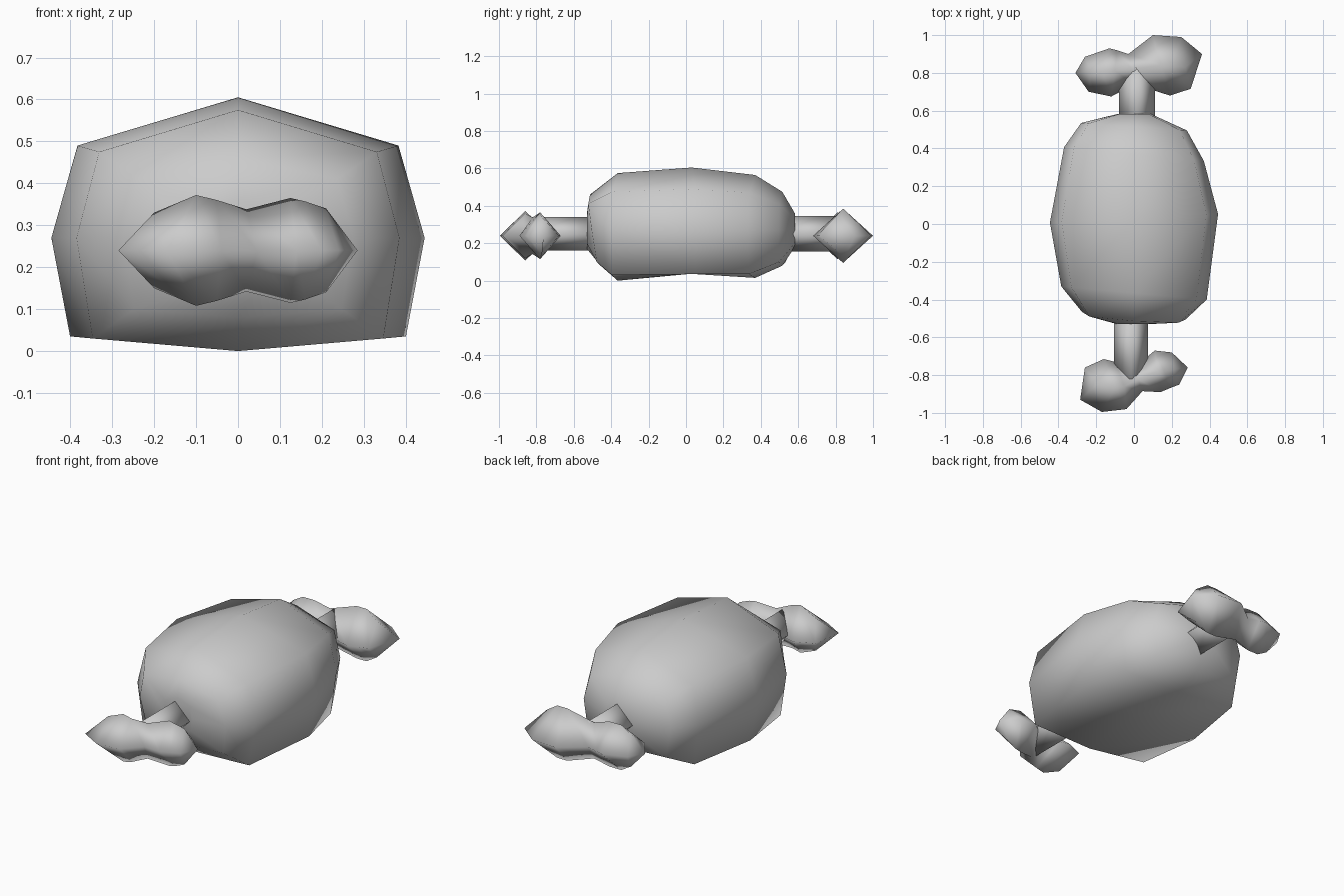
import bpy
import bmesh
from mathutils import Vector

default_cube = bpy.data.objects.get("Cube")
if default_cube:
    bpy.data.objects.remove(default_cube, do_unlink=True)

# Single plain grey for the whole model
grey = bpy.data.materials.new("plain grey")
grey.use_nodes = True
grey_colour = (0.6, 0.6, 0.6, 1.0)
grey.diffuse_color = grey_colour
grey.node_tree.nodes["Principled BSDF"].inputs["Base Color"].default_value = grey_colour


def loft(name, rings):
    """Skin a list of equally long point rings and close both ends."""
    mesh = bpy.data.meshes.new(name)
    bm = bmesh.new()
    loops = [[bm.verts.new(point) for point in ring] for ring in rings]
    count = len(loops[0])
    for ring, following in zip(loops, loops[1:]):
        for i in range(count):
            j = (i + 1) % count
            bm.faces.new((ring[i], ring[j], following[j], following[i]))
    for end in (loops[0], loops[-1]):
        if count == 4:
            # fold the diamond end along its side-to-side line
            bm.faces.new((end[0], end[1], end[3]))
            bm.faces.new((end[1], end[2], end[3]))
        else:
            bm.faces.new(end)
    bmesh.ops.recalc_face_normals(bm, faces=bm.faces[:])
    for face in bm.faces:
        face.smooth = True
    bm.to_mesh(mesh)
    bm.free()
    mesh.materials.append(grey)
    part = bpy.data.objects.new(name, mesh)
    bpy.context.collection.objects.link(part)
    return part


def body_ring(y, half_width, bottom, low, shoulder, top, yaw, lean):
    """Eight-sided section: peaked top, sloping shoulders, nearly flat base."""
    middle = 0.27
    outline = [(0, top), (0.86, shoulder), (1, middle), (0.9, low),
               (0, bottom), (-0.9, low), (-1, middle), (-0.86, shoulder)]
    points = []
    for across, z in outline:
        x = across * half_width
        points.append(Vector((x, y + yaw * x + lean * (z - middle), z)))
    return points


# Body: rounded chunk lofted from front to back
body_sections = [
    (-0.53, 0.09, 0.17, 0.2, 0.33, 0.36, 0, 0),
    (-0.485, 0.275, 0.08, 0.1, 0.41, 0.46, -0.07, -0.15),
    (-0.365, 0.385, 0.0, 0.03, 0.475, 0.575, -0.09, 0),
    (0.03, 0.445, 0.04, 0.035, 0.49, 0.605, 0.05, 0),
    (0.37, 0.37, 0.015, 0.035, 0.47, 0.565, -0.1, 0),
    (0.515, 0.28, 0.08, 0.1, 0.41, 0.475, -0.07, 0),
    (0.582, 0.09, 0.18, 0.2, 0.33, 0.36, 0, 0),
]
loft("meat_body", [body_ring(*section) for section in body_sections])


def shaft(name, x, start, finish, size):
    """Four-sided rod with an edge facing up."""
    z = 0.25
    rings = []
    for y in (start, finish):
        rings.append([Vector((x, y, z + size)), Vector((x - size, y, z)),
                      Vector((x, y, z - size)), Vector((x + size, y, z))])
    return loft(name, rings)


# Bone shafts, sunk into the body at one end and the knuckle at the other
shaft("front_bone_shaft", -0.015, -0.48, -0.82, 0.09)
shaft("back_bone_shaft", 0.015, 0.5, 0.83, 0.095)


def knuckle(name, stations):
    """Double-lobed bone end made of skewed diamond sections along x."""
    z = 0.24
    rings = []
    for ridge_x, ridge_y, half, front_x, front_y, rear_x, rear_y in stations:
        rings.append([Vector((ridge_x, ridge_y, z + half)),
                      Vector((front_x, front_y, z)),
                      Vector((ridge_x, ridge_y, z - half)),
                      Vector((rear_x, rear_y, z))])
    return loft(name, rings)


# Front knuckle: the larger lobe is on the right
knuckle("front_bone_knuckle", [
    (-0.2, -0.85, 0.09, -0.285, -0.93, -0.26, -0.76),
    (-0.1, -0.86, 0.132, -0.17, -0.995, -0.16, -0.715),
    (-0.05, -0.86, 0.12, -0.04, -0.98, -0.1, -0.73),
    (0.02, -0.82, 0.098, 0.045, -0.885, 0, -0.76),
    (0.125, -0.78, 0.125, 0.14, -0.89, 0.11, -0.67),
    (0.16, -0.78, 0.117, 0.2, -0.865, 0.2, -0.68),
    (0.21, -0.77, 0.1, 0.24, -0.85, 0.285, -0.76),
])

# Back knuckle: the larger lobe is on the left
knuckle("back_bone_knuckle", [
    (-0.23, 0.81, 0.09, -0.31, 0.8, -0.26, 0.885),
    (-0.17, 0.81, 0.125, -0.24, 0.7, -0.13, 0.93),
    (-0.1, 0.81, 0.125, -0.12, 0.675, -0.09, 0.92),
    (-0.01, 0.82, 0.1, 0, 0.74, -0.03, 0.9),
    (0.14, 0.84, 0.145, 0.19, 0.68, 0.1, 1.0),
    (0.2, 0.84, 0.145, 0.25, 0.7, 0.25, 0.99),
    (0.27, 0.83, 0.1, 0.3, 0.715, 0.36, 0.9),
])
